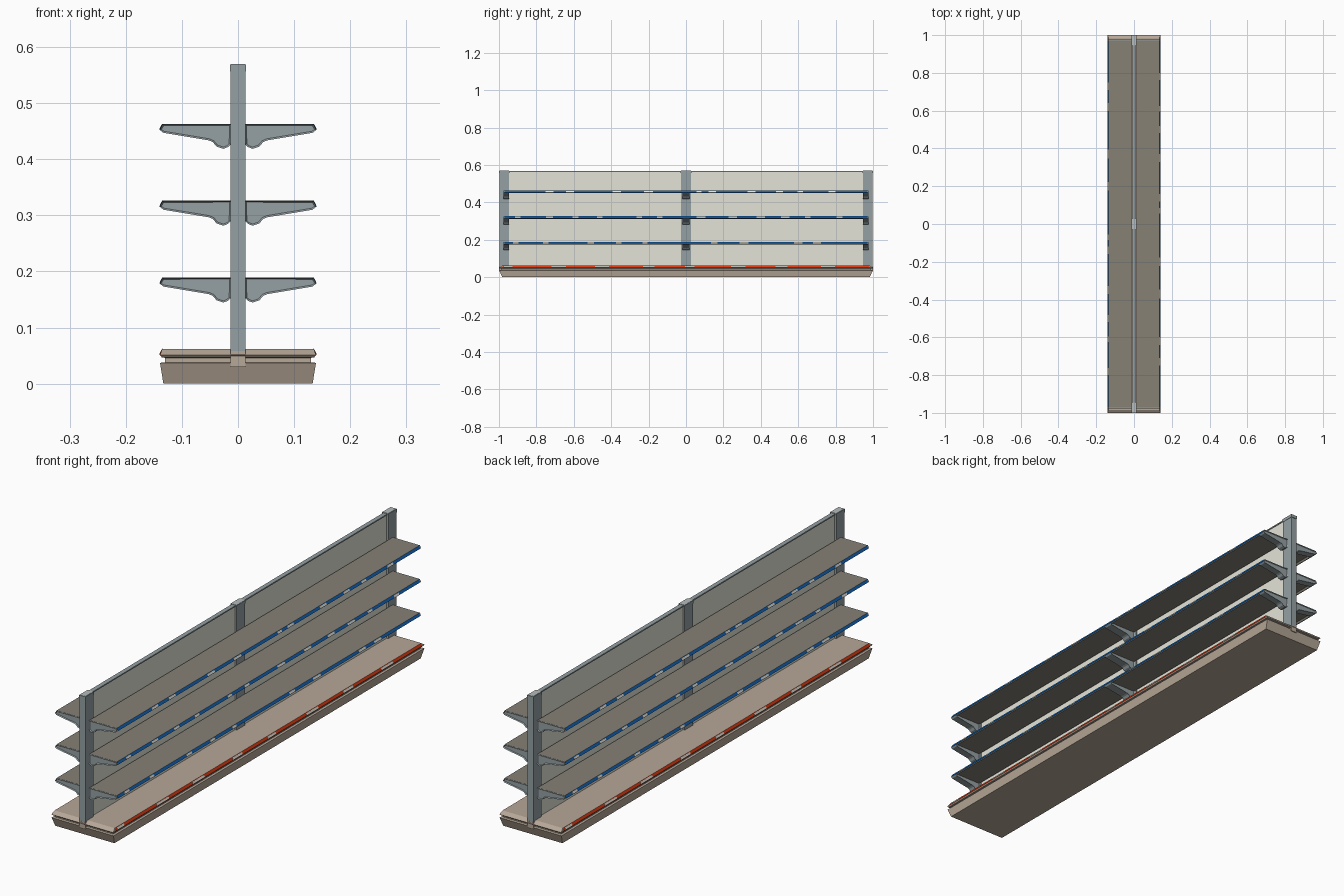
import bpy, bmesh, random

if "Cube" in bpy.data.objects:
    bpy.data.objects.remove(bpy.data.objects["Cube"])
random.seed(4)


def srgb(r, g, b):
    f = lambda c: c / 12.92 if c <= 0.04045 else ((c + 0.055) / 1.055) ** 2.4
    return (f(r / 255), f(g / 255), f(b / 255), 1)


def material(name, *rgb):
    m = bpy.data.materials.new(name)
    m.diffuse_color = srgb(*rgb)
    m.use_nodes = True
    m.node_tree.nodes["Principled BSDF"].inputs["Base Color"].default_value = m.diffuse_color
    return m


STEEL = material("steel grey", 149, 160, 163)
CAP = material("cap light grey", 182, 188, 188)
CREAM = material("panel cream", 228, 228, 217)
TAN = material("base tan", 183, 168, 152)
TAUPE = material("shelf taupe", 134, 129, 117)
BLUE = material("strip blue", 20, 104, 188)
RED = material("strip red", 226, 58, 18)
WHITE = material("label white", 236, 234, 224)


def finish(bm, name, mat):
    bmesh.ops.recalc_face_normals(bm, faces=bm.faces[:])
    me = bpy.data.meshes.new(name)
    bm.to_mesh(me)
    bm.free()
    me.materials.append(mat)
    ob = bpy.data.objects.new(name, me)
    bpy.context.collection.objects.link(ob)
    return ob


def add_prism(bm, profile, y0, y1, side=1):
    """Extrude an x-z profile along y, optionally mirrored in x."""
    a = [bm.verts.new((side * x, y0, z)) for x, z in profile]
    b = [bm.verts.new((side * x, y1, z)) for x, z in profile]
    n = len(profile)
    ends = [bm.faces.new(a), bm.faces.new(b[::-1])]
    for i in range(n):
        bm.faces.new((a[i], b[i], b[(i + 1) % n], a[(i + 1) % n]))
    return ends


def box(bm, x0, x1, y0, y1, z0, z1):
    add_prism(bm, [(x0, z0), (x1, z0), (x1, z1), (x0, z1)], y0, y1)


# Plinth: stacked rectangles give tapered body, shadow groove and sloped lip
bm = bmesh.new()
rings = [(.133, .983, 0), (.139, .998, .037), (.130, .988, .038), (.130, .988, .046),
         (.136, .996, .047), (.139, 1.0, .051), (.135, .984, .062)]
loops = [[bm.verts.new((sx * hx, sy * hy, z)) for sx, sy in
          ((-1, -1), (1, -1), (1, 1), (-1, 1))] for hx, hy, z in rings]
bm.faces.new(loops[0])
bm.faces.new(loops[-1])
for lo, hi in zip(loops, loops[1:]):
    for i in range(4):
        j = (i + 1) % 4
        bm.faces.new((lo[i], lo[j], hi[j], hi[i]))
box(bm, -.013, .013, -.9985, .9985, .03, .058)   # web bridging the groove under the posts
finish(bm, "base_plinth", TAN)

# Uprights with caps
POSTS = ((-.998, -.946), (-.027, .027), (.946, .998))
bm = bmesh.new()
for y0, y1 in POSTS:
    box(bm, -.013, .013, y0, y1, .058, .556)
finish(bm, "uprights", STEEL)
bm = bmesh.new()
top = bmesh.new()
for y0, y1 in POSTS:
    box(bm, -.0145, .0145, y0 - .002, y1 + .002, .556, .569)
    box(top, -.0125, .0125, y0, y1, .569, .57)
finish(bm, "upright_caps", STEEL)
finish(top, "cap_tops", CAP)

# Back panels and top rail
bm = bmesh.new()
for y0, y1 in ((-.946, -.027), (.027, .946)):
    box(bm, -.006, .006, y0, y1, .06, .564)
finish(bm, "back_panels", CREAM)
bm = bmesh.new()
for y0, y1 in ((-.946, -.027), (.027, .946)):
    box(bm, -.009, .009, y0, y1, .563, .568)
finish(bm, "top_rail", STEEL)

# Shelves, brackets, price strips and labels
BRACKET = [(.013, 0), (.134, 0), (.1395, -.010), (.133, -.0155), (.052, -.029), (.045, -.032),
           (.038, -.040), (.026, -.044), (.018, -.041), (.013, -.036)]
LEVELS = (.189, .326, .463)
shelves, brackets, blue, red, labels = (bmesh.new() for _ in range(5))


def strip_with_labels(bm, zt, half, side, spots):
    """Thin coloured plate on the sloped front edge, with raised tickets."""
    strip = [(.1335, zt - .001), (.1350, zt), (.1400, zt - .0105), (.1385, zt - .0115)]
    add_prism(bm, strip, -half, half, side)
    tag = [(.1350, zt - .0018), (.1364, zt - .0014), (.1400, zt - .0088), (.1386, zt - .0092)]
    for y, w in spots:
        add_prism(labels, tag, y - w / 2, y + w / 2, side)


SPOTS = ((-.91, -.75, -.51, -.36, -.22, .15, .31, .60, .70),
         (-.90, -.73, -.59, -.46, -.25, -.14, .08, .25, .40, .53, .65, .82),
         (-.73, -.62, -.37, -.20, .07, .14, .35, .50, .61, .78))
for zt, ys in zip(LEVELS, SPOTS):
    spots = [(y, random.uniform(.025, .05)) for y in ys]
    for side in (-1, 1):
        board = [(.013, zt), (.1345, zt), (.139, zt - .0105), (.134, zt - .0135),
                 (.130, zt - .006), (.013, zt - .006)]
        add_prism(shelves, board, -.971, .971, side)
        strip_with_labels(blue, zt, .970, side, [(side * y, w) for y, w in spots])
        prof = [(x, zt + z - .0005) for x, z in BRACKET]
        for y0, y1 in ((-.976, -.946), (-.019, .019), (.946, .976)):
            ends = add_prism(brackets, prof, y0, y1, side)
            bmesh.ops.recalc_face_normals(brackets, faces=brackets.faces[:])
            # recessed web on both cheeks
            bmesh.ops.inset_individual(brackets, faces=ends, thickness=.003, depth=-.004)

base_spots = [(y, random.uniform(.04, .08)) for y in (-.95, -.68, -.45, -.2, .02, .28, .51, .76)]
for side in (-1, 1):
    strip_with_labels(red, .0622, .982, side, [(side * y, w) for y, w in base_spots])

finish(shelves, "shelf_boards", TAUPE)
finish(brackets, "shelf_brackets", STEEL)
finish(blue, "shelf_price_strips", BLUE)
finish(red, "base_price_strips", RED)
finish(labels, "price_labels", WHITE)
